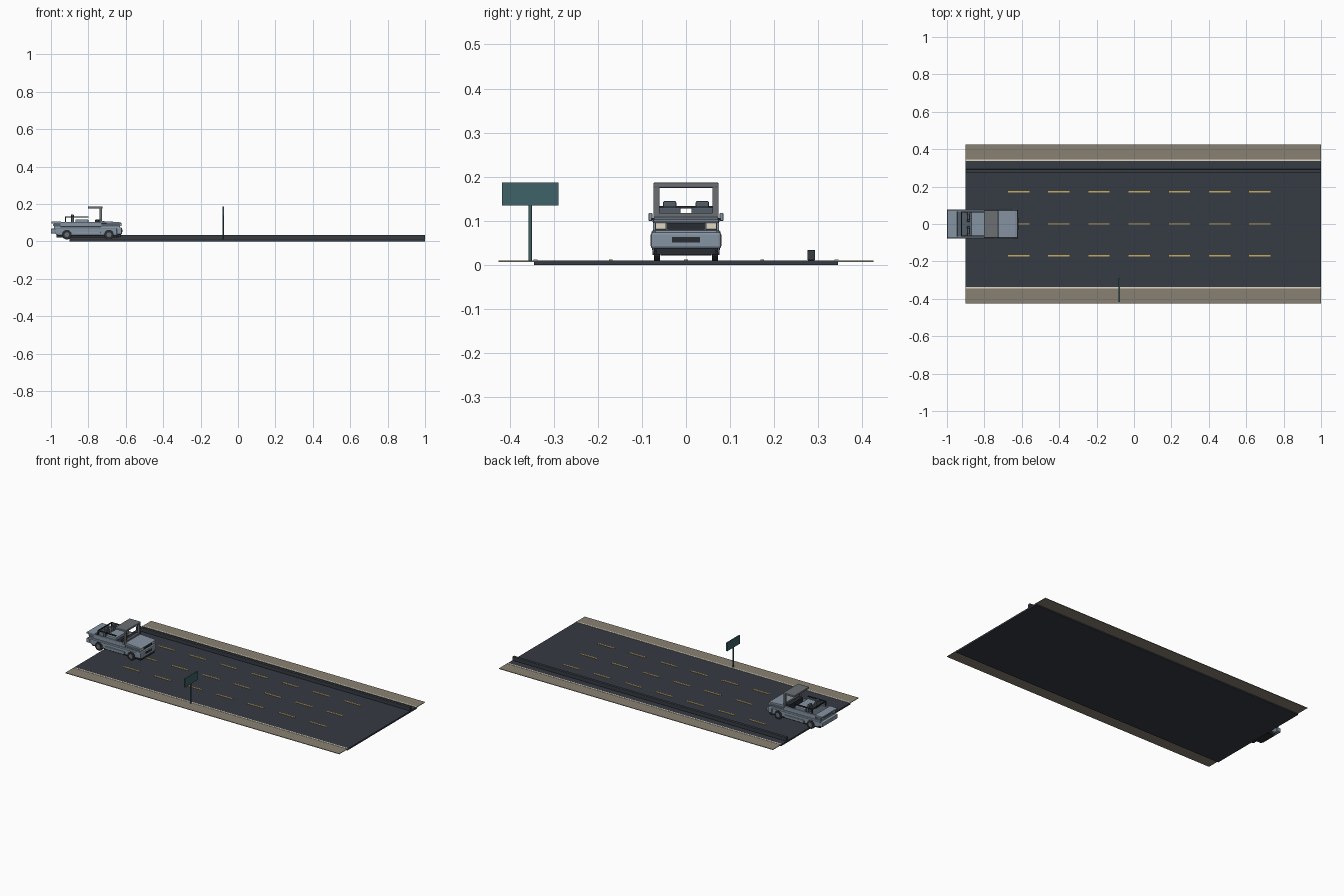
import bpy, bmesh, math
from mathutils import Matrix

if "Cube" in bpy.data.objects:
    bpy.data.objects.remove(bpy.data.objects["Cube"])


def mat(name, r, g, b):
    m = bpy.data.materials.new(name)
    lin = [((c / 255 + 0.055) / 1.055) ** 2.4 for c in (r, g, b)]
    m.diffuse_color = (*lin, 1)
    m.use_nodes = True
    m.node_tree.nodes["Principled BSDF"].inputs["Base Color"].default_value = m.diffuse_color
    return m


ASPHALT = mat("asphalt", 54, 59, 67)
GRAVEL = mat("gravel", 136, 128, 114)
YELLOW = mat("lane_yellow", 200, 170, 95)
CREAM = mat("cream_white", 222, 215, 195)
TEAL = mat("sign_teal", 62, 98, 104)
PAINT = mat("blue_grey_paint", 134, 148, 163)
DARK = mat("dark_trim", 40, 44, 50)
GREY = mat("roof_grey", 108, 112, 115)
SEAT = mat("seat_grey", 84, 94, 104)


def finish(name, bm, material, bevel=0):
    bmesh.ops.recalc_face_normals(bm, faces=bm.faces)
    me = bpy.data.meshes.new(name)
    bm.to_mesh(me)
    bm.free()
    me.materials.append(material)
    ob = bpy.data.objects.new(name, me)
    bpy.context.collection.objects.link(ob)
    if bevel:
        mod = ob.modifiers.new("bevel", "BEVEL")
        mod.width, mod.segments = bevel, 2
    return ob


def box(name, x, y, z, material, bevel=0):
    """Box from (min, max) ranges on each axis."""
    bm = bmesh.new()
    bmesh.ops.create_cube(bm, size=1)
    for v in bm.verts:
        v.co = [r[0] if c < 0 else r[1] for c, r in zip(v.co, (x, y, z))]
    return finish(name, bm, material, bevel)


def pair(name, x, y, z, material, bevel=0):
    """The same box on both sides of the y = 0 plane."""
    box(name + "_left", x, y, z, material, bevel)
    box(name + "_right", x, (-y[1], -y[0]), z, material, bevel)


def cyl(name, centre, radius, depth, axis, material, sides=20):
    bm = bmesh.new()
    rot = Matrix.Rotation(math.pi / 2, 4, axis) if axis != 'Z' else Matrix()
    bmesh.ops.create_cone(bm, cap_ends=True, segments=sides, radius1=radius,
                          radius2=radius, depth=depth,
                          matrix=Matrix.Translation(centre) @ rot)
    return finish(name, bm, material)


def extrude(name, profile, half, material, bevel=0):
    """Side profile in x, z extruded across y."""
    bm = bmesh.new()
    f = bm.faces.new([bm.verts.new((x, -half, z)) for x, z in profile])
    g = bmesh.ops.extrude_face_region(bm, geom=[f])["geom"]
    bmesh.ops.translate(bm, vec=(0, 2 * half, 0),
                        verts=[v for v in g if isinstance(v, bmesh.types.BMVert)])
    return finish(name, bm, material, bevel)


# Road, shoulders and markings
ROAD_X = (-0.9, 1.0)
box("road", ROAD_X, (-0.345, 0.345), (0, 0.010), ASPHALT)
pair("shoulder", ROAD_X, (0.345, 0.425), (0.007, 0.0105), GRAVEL)
pair("edge_line", ROAD_X, (0.337, 0.346), (0.0095, 0.012), CREAM)
for row, y in enumerate((-0.171, 0, 0.173)):
    for i in range(7):
        x = -0.617 + 0.215 * i
        box(f"lane_dash_{row}_{i}", (x - 0.057, x + 0.057), (y - 0.004, y + 0.004),
            (0.0095, 0.0125), YELLOW)

# Side barrier
box("barrier", ROAD_X, (0.275, 0.293), (0.0105, 0.034), ASPHALT, 0.002)

# Road sign
cyl("sign_post", (-0.08, -0.353, 0.075), 0.004, 0.13, 'Z', TEAL, 12)
box("sign_panel", (-0.084, -0.076), (-0.417, -0.289), (0.135, 0.187), TEAL)

# Wheels with hubs
for label, x in (("rear", -0.915), ("front", -0.69)):
    for side, s in (("left", 1), ("right", -1)):
        cyl(f"{label}_wheel_{side}", (x, s * 0.066, 0.036), 0.026, 0.014, 'X', DARK)
        cyl(f"{label}_hub_{side}", (x, s * 0.0725, 0.036), 0.013, 0.006, 'X', GREY)

# Lower body, sills and bumpers
extrude("lower_body", [(-0.985, 0.045), (-0.96, 0.032), (-0.65, 0.032), (-0.628, 0.045),
                       (-0.624, 0.07), (-0.635, 0.08), (-0.98, 0.08)], 0.071, PAINT, 0.003)
box("underbody", (-0.97, -0.64), (-0.058, 0.058), (0.022, 0.036), DARK)
pair("side_sill", (-0.87, -0.735), (0.066, 0.077), (0.032, 0.05), PAINT, 0.003)
pair("side_rail", (-0.985, -0.63), (0.068, 0.078), (0.066, 0.078), PAINT, 0.003)
box("front_bumper", (-0.650, -0.620), (-0.08, 0.08), (0.037, 0.075), PAINT, 0.006)
box("rear_bumper", (-1.0, -0.975), (-0.078, 0.078), (0.042, 0.068), PAINT, 0.005)
box("lower_grille", (-0.63, -0.6185), (-0.032, 0.032), (0.051, 0.063), DARK)
box("front_skirt", (-0.65, -0.626), (-0.068, 0.068), (0.024, 0.037), DARK)

# Nose with lamps beneath the hood
box("nose", (-0.73, -0.630), (-0.07, 0.07), (0.078, 0.098), SEAT)
box("upper_grille", (-0.632, -0.626), (-0.042, 0.042), (0.081, 0.095), DARK)
pair("headlight", (-0.634, -0.624), (0.045, 0.069), (0.081, 0.095), CREAM, 0.001)
extrude("hood", [(-0.735, 0.097), (-0.624, 0.095), (-0.622, 0.099), (-0.635, 0.103),
                 (-0.735, 0.109)], 0.074, PAINT, 0.002)

# Rear deck
box("rear_body", (-0.985, -0.865), (-0.07, 0.07), (0.078, 0.098), SEAT)
box("rear_deck", (-0.998, -0.945), (-0.076, 0.076), (0.096, 0.106), PAINT, 0.003)
pair("tail_light", (-0.99, -0.983), (0.045, 0.066), (0.081, 0.093), CREAM)

# Cabin tub, doors and seats
box("cabin_floor", (-0.95, -0.73), (-0.068, 0.068), (0.076, 0.084), DARK)
pair("door_panel", (-0.95, -0.73), (0.066, 0.075), (0.078, 0.105), PAINT, 0.002)
box("cabin_cover", (-0.87, -0.80), (-0.066, 0.066), (0.098, 0.117), PAINT, 0.003)
box("dashboard", (-0.765, -0.732), (-0.066, 0.066), (0.084, 0.116), DARK, 0.003)
for side, s in (("left", 1), ("right", -1)):
    y = s * 0.037
    box(f"seat_back_{side}", (-0.892, -0.876), (y - 0.025, y + 0.025), (0.084, 0.131), SEAT, 0.003)
    box(f"headrest_{side}", (-0.892, -0.878), (y - 0.015, y + 0.015), (0.131, 0.145), SEAT, 0.003)

# Rear rail frame
pair("rail_post", (-0.925, -0.919), (0.062, 0.068), (0.1, 0.134), DARK)
pair("rail_bar", (-0.925, -0.80), (0.062, 0.068), (0.128, 0.134), DARK)
box("rail_cross", (-0.925, -0.919), (-0.068, 0.068), (0.128, 0.134), DARK)

# Canopy and windscreen frame
box("canopy_roof", (-0.803, -0.725), (-0.074, 0.074), (0.175, 0.187), GREY, 0.003)
pair("windscreen_post", (-0.74, -0.726), (0.06, 0.074), (0.1, 0.18), GREY, 0.002)
box("windscreen_sill", (-0.738, -0.728), (-0.07, 0.07), (0.104, 0.118), GREY)

# Side mirrors
pair("mirror_arm", (-0.738, -0.732), (0.07, 0.079), (0.102, 0.107), DARK)
pair("mirror", (-0.742, -0.732), (0.076, 0.085), (0.1, 0.118), PAINT, 0.002)
